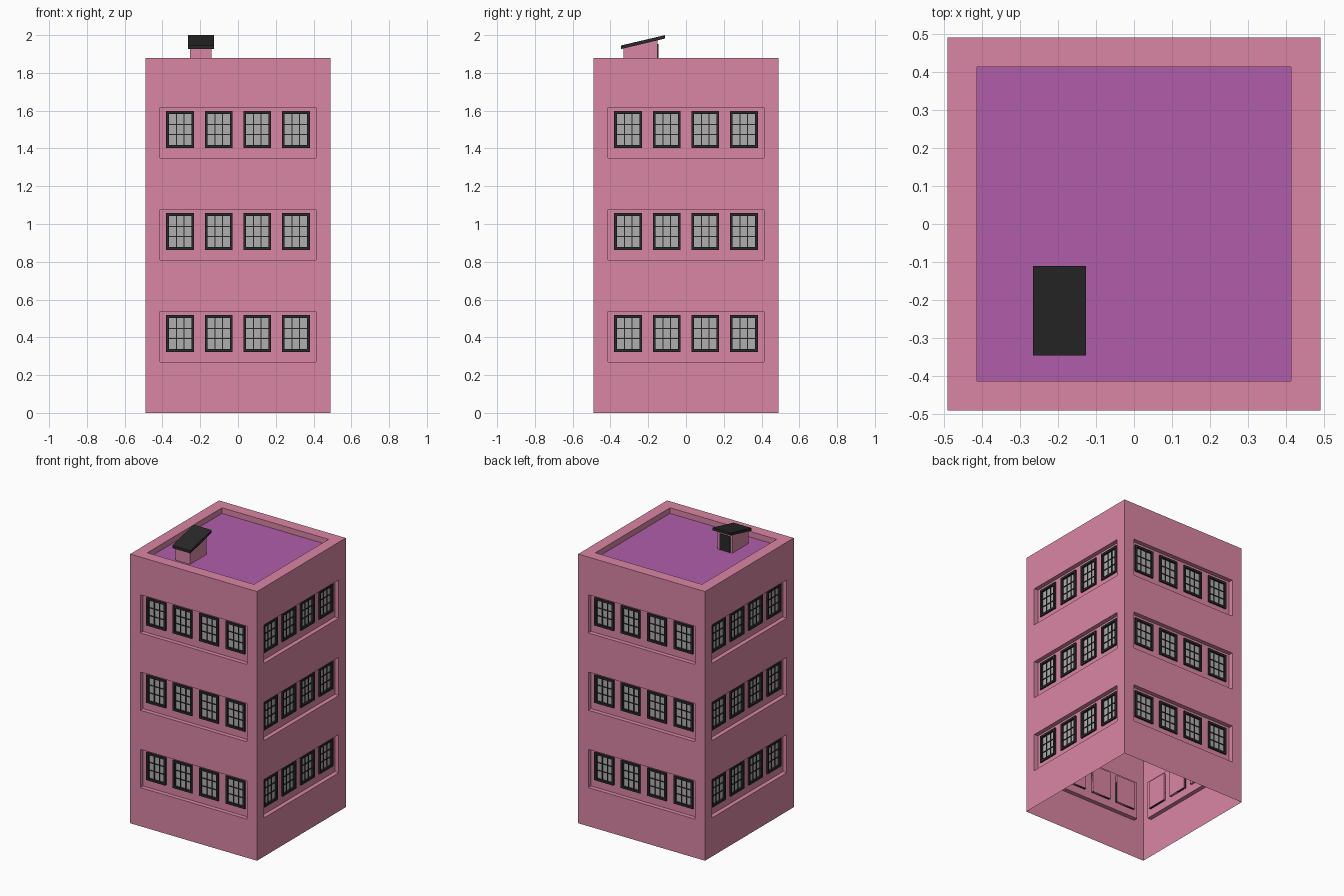
import bpy, bmesh
from math import pi
from mathutils import Matrix, Vector

if "Cube" in bpy.data.objects:
    bpy.data.objects.remove(bpy.data.objects["Cube"])

H, TOP, ROOF, IN = 0.49, 1.88, 1.84, 0.412
WIN_U = [-0.306, -0.102, 0.102, 0.306]      # window centres along a side
WIN_Z = [0.42, 0.96, 1.50]                  # window centres in height
WW, WH, RIM = 0.074, 0.097, 0.015           # half width, half height, frame border
REC, HOLE = 0.03, 0.046                     # recess depth, window pocket depth


def material(name, rgb):
    m = bpy.data.materials.new(name)
    m.diffuse_color = (*rgb, 1)
    m.use_nodes = True
    m.node_tree.nodes["Principled BSDF"].inputs["Base Color"].default_value = m.diffuse_color
    return m


PINK = material("pink_wall", (0.70, 0.24, 0.37))
PURPLE = material("purple_roof", (0.44, 0.11, 0.40))
DARK = material("dark_trim", (0.022, 0.022, 0.022))
GLASS = material("grey_glass", (0.43, 0.43, 0.43))


def finish(name, bm, mat):
    bmesh.ops.remove_doubles(bm, verts=bm.verts, dist=1e-5)
    bmesh.ops.recalc_face_normals(bm, faces=bm.faces)
    me = bpy.data.meshes.new(name)
    bm.to_mesh(me)
    bm.free()
    me.materials.append(mat)
    ob = bpy.data.objects.new(name, me)
    bpy.context.collection.objects.link(ob)
    return ob


def quad(bm, pts):
    return bm.faces.new([bm.verts.new(p) for p in pts])


def box(bm, lo, hi, mat=Matrix()):
    lo, hi = Vector(lo), Vector(hi)
    m = mat @ Matrix.Translation((lo + hi) / 2) @ Matrix.Diagonal((*(hi - lo), 1))
    bmesh.ops.create_cube(bm, size=1, matrix=m)


def prism_x(bm, profile, x0, x1):
    """Extrude a y-z profile from x0 to x1."""
    f = quad(bm, [(x0, y, z) for y, z in profile])
    geo = bmesh.ops.extrude_face_region(bm, geom=[f], use_keep_orig=True)["geom"]
    bmesh.ops.translate(bm, vec=(x1 - x0, 0, 0),
                        verts=[g for g in geo if isinstance(g, bmesh.types.BMVert)])


SIDES = [Matrix.Rotation(k * pi / 2, 4, 'Z') for k in range(4)]

# Walls: stepped sheet with recessed bands and window pockets, open at the bottom
us = sorted([-H, -IN, IN, H] + [c + s * WW for c in WIN_U for s in (-1, 1)])
zs = sorted([0, TOP] + [c + d for c in WIN_Z for d in (-0.15, -WH, WH, 0.117)])


def depth(i, j):
    u, z = (us[i] + us[i + 1]) / 2, (zs[j] + zs[j + 1]) / 2
    if abs(u) > IN or not any(-0.15 < z - c < 0.117 for c in WIN_Z):
        return 0
    in_win = any(abs(u - c) < WW for c in WIN_U) and any(abs(z - c) < WH for c in WIN_Z)
    return HOLE if in_win else REC


bm = bmesh.new()
for side in SIDES:
    def face(*pts):
        quad(bm, [side @ Vector((u, d - H, z)) for u, d, z in pts])
    for i in range(len(us) - 1):
        for j in range(len(zs) - 1):
            a, b, c, e, d = us[i], us[i + 1], zs[j], zs[j + 1], depth(i, j)
            face((a, d, c), (b, d, c), (b, d, e), (a, d, e))
            if i < len(us) - 2 and (d2 := depth(i + 1, j)) != d:
                face((b, d, c), (b, d2, c), (b, d2, e), (b, d, e))
            if j < len(zs) - 2 and (d2 := depth(i, j + 1)) != d:
                face((a, d, e), (b, d, e), (b, d2, e), (a, d2, e))
    # Parapet top and inner face
    face((-H, 0, TOP), (H, 0, TOP), (IN, H - IN, TOP), (-IN, H - IN, TOP))
    face((-IN, H - IN, TOP), (IN, H - IN, TOP), (IN, H - IN, ROOF), (-IN, H - IN, ROOF))
finish("walls", bm, PINK)

# Sunken roof floor
bm = bmesh.new()
quad(bm, [(-IN, -IN, ROOF), (IN, -IN, ROOF), (IN, IN, ROOF), (-IN, IN, ROOF)])
finish("roof_floor", bm, PURPLE)

# Window frames, bars and panes on all four sides
frames, panes = bmesh.new(), bmesh.new()
y0, y1 = -H + 0.02, -H + 0.045
iw, ih, t = WW - RIM, WH - RIM, 0.0025
for side in SIDES:
    for u in WIN_U:
        for z in WIN_Z:
            for s in (-1, 1):
                a, b = sorted((u + s * iw, u + s * WW))
                box(frames, (a, y0, z - WH), (b, y1, z + WH), side)
                a, b = sorted((z + s * ih, z + s * WH))
                box(frames, (u - iw, y0, a), (u + iw, y1, b), side)
                # Glazing bars, three by three panes
                bu, bz = u + s * iw / 3, z + s * ih / 3
                box(frames, (bu - t, y0 + 0.008, z - ih), (bu + t, y0 + 0.014, z + ih), side)
                box(frames, (u - iw, y0 + 0.008, bz - t), (u + iw, y0 + 0.014, bz + t), side)
            g = y0 + 0.013
            quad(panes, [side @ Vector(p) for p in (
                (u - iw, g, z - ih), (u + iw, g, z - ih), (u + iw, g, z + ih), (u - iw, g, z + ih))])
finish("window_frames", frames, DARK)
finish("window_panes", panes, GLASS)

# Rooftop stair hut with a sloping roof
bm = bmesh.new()
prism_x(bm, [(-0.33, ROOF), (-0.15, ROOF), (-0.15, 1.973), (-0.33, 1.93)], -0.253, -0.14)
finish("hut_walls", bm, PINK)
bm = bmesh.new()
prism_x(bm, [(-0.345, 1.926), (-0.11, 1.982), (-0.11, 2.0), (-0.345, 1.945)], -0.266, -0.126)
finish("hut_roof", bm, DARK)

# Hut door in the back face
bm = bmesh.new()
box(bm, (-0.232, -0.155, ROOF), (-0.161, -0.148, 1.945))
for x in (-0.237, -0.164):
    box(bm, (x, -0.155, ROOF), (x + 0.008, -0.145, 1.945))
box(bm, (-0.237, -0.155, 1.945), (-0.156, -0.145, 1.953))
finish("hut_door", bm, DARK)
